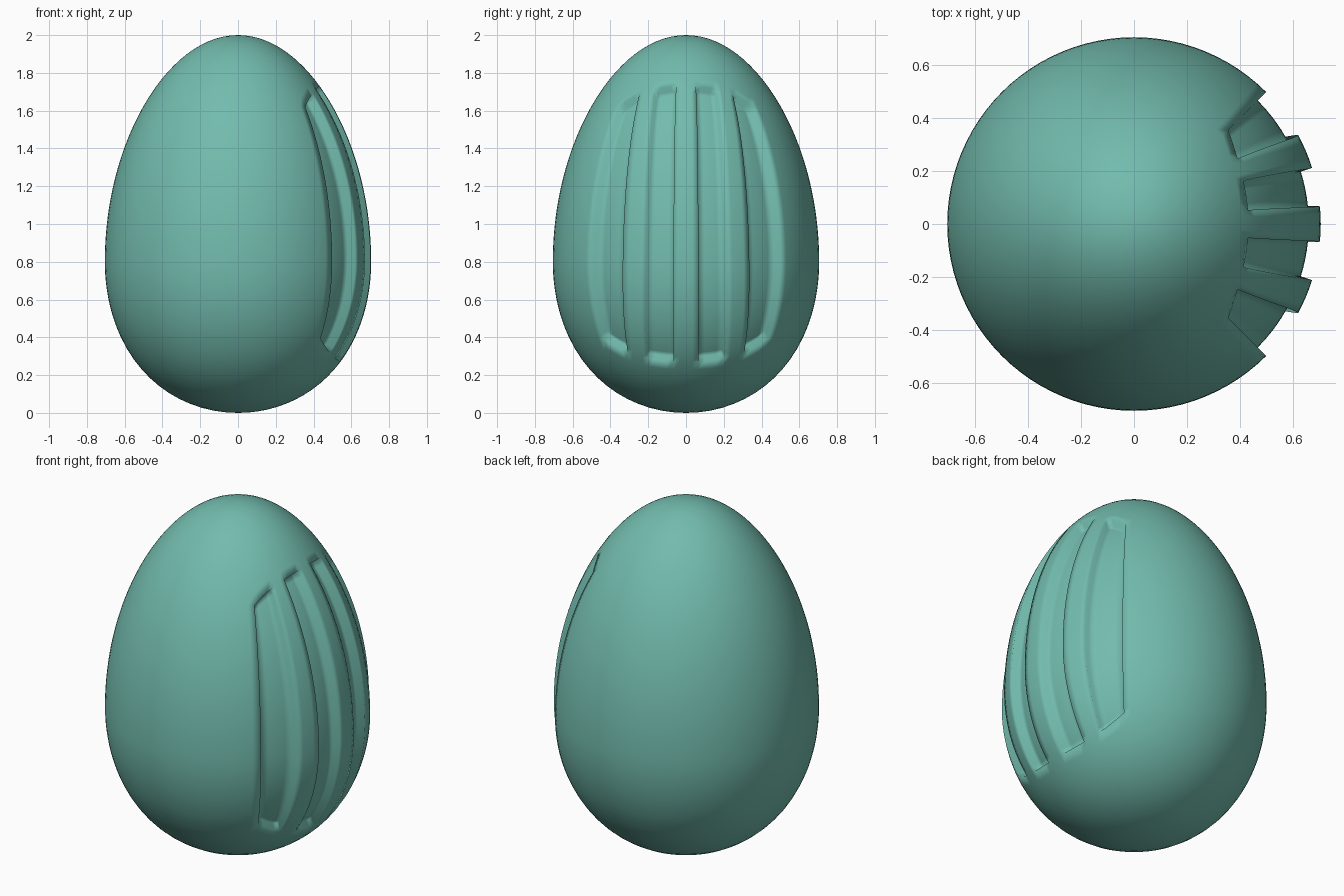
import bpy
import bmesh
from math import sin, cos, asin, sqrt, pi, radians

if "Cube" in bpy.data.objects:
    bpy.data.objects.remove(bpy.data.objects["Cube"])

RADIUS, MID_Z, TOP_H, LOW_H = 0.705, 0.8, 1.2, 0.8
GROOVE_EDGES = [-45, -28.3, -17.5, -5.4, 5.4, 17.5, 28.3, 45]
DEPTH = 0.045
LOW_ROWS, GROOVE_ROWS, TOP_ROWS = 12, 42, 14


def egg_point(azimuth, phi):
    """Point on the egg; phi runs from -pi/2 (bottom) to pi/2 (tip)."""
    s = sin(phi)
    r = RADIUS * cos(phi) * (1 - 0.05 * s * s if s > 0 else 1 + 0.06 * s * s)
    z = MID_Z + s * (TOP_H if s > 0 else LOW_H)
    a = radians(azimuth)
    return (r * cos(a), r * sin(a), z)


# Columns: grooves and ridges on the +x side, plain shell for the rest
columns, groove_cols = [], set()
for i in range(7):
    a, b = GROOVE_EDGES[i], GROOVE_EDGES[i + 1]
    for k in range(4):
        if i in (0, 2, 4, 6):
            groove_cols.add(len(columns))
        columns.append(a + (b - a) * k / 4)
columns += [45 + 270 * k / 72 for k in range(72)]


def column_points(az):
    """One meridian, bent so that the groove edges and ends follow the shape."""
    f = min(abs(az) / 45, 1)
    bend = 4.3 * sin(pi * az / 45) if abs(az) < 45 else 0
    top = asin((1.73 - 0.11 * f * f - MID_Z) / TOP_H)
    low = asin((0.27 + 0.125 * f * f - MID_Z) / LOW_H)
    pts = []
    for k in range(1, LOW_ROWS):
        pts.append(egg_point(az + bend, -pi / 2 + (low + pi / 2) * k / LOW_ROWS))
    for k in range(GROOVE_ROWS + 1):
        t = k / GROOVE_ROWS
        pts.append(egg_point(az + bend * (2 * t - 1) ** 2, low + (top - low) * t))
    for k in range(1, TOP_ROWS):
        pts.append(egg_point(az + bend, top + (pi / 2 - top) * k / TOP_ROWS))
    return pts


# Egg shell
bm = bmesh.new()
bottom = bm.verts.new((0, 0, 0))
tip = bm.verts.new((0, 0, MID_Z + TOP_H))
grid = [[bm.verts.new(p) for p in column_points(az)] for az in columns]
groove_faces = []
for i, left in enumerate(grid):
    right = grid[(i + 1) % len(grid)]
    bm.faces.new((bottom, right[0], left[0]))
    bm.faces.new((left[-1], right[-1], tip))
    for j in range(len(left) - 1):
        face = bm.faces.new((left[j], right[j], right[j + 1], left[j + 1]))
        if i in groove_cols and LOW_ROWS - 1 <= j < LOW_ROWS - 1 + GROOVE_ROWS:
            groove_faces.append(face)

# Sunken grooves
bm.normal_update()
bmesh.ops.inset_region(bm, faces=groove_faces, thickness=0.002, depth=-DEPTH,
                       use_boundary=True, use_even_offset=True)
bm.normal_update()
for face in bm.faces:
    face.smooth = True

mesh = bpy.data.meshes.new("grooved_egg")
bm.to_mesh(mesh)
bm.free()
egg = bpy.data.objects.new("grooved_egg", mesh)
bpy.context.collection.objects.link(egg)

# Teal finish
teal = bpy.data.materials.new("teal")
teal.diffuse_color = (0.17, 0.5, 0.42, 1)
teal.use_nodes = True
teal.node_tree.nodes["Principled BSDF"].inputs["Base Color"].default_value = teal.diffuse_color
mesh.materials.append(teal)
